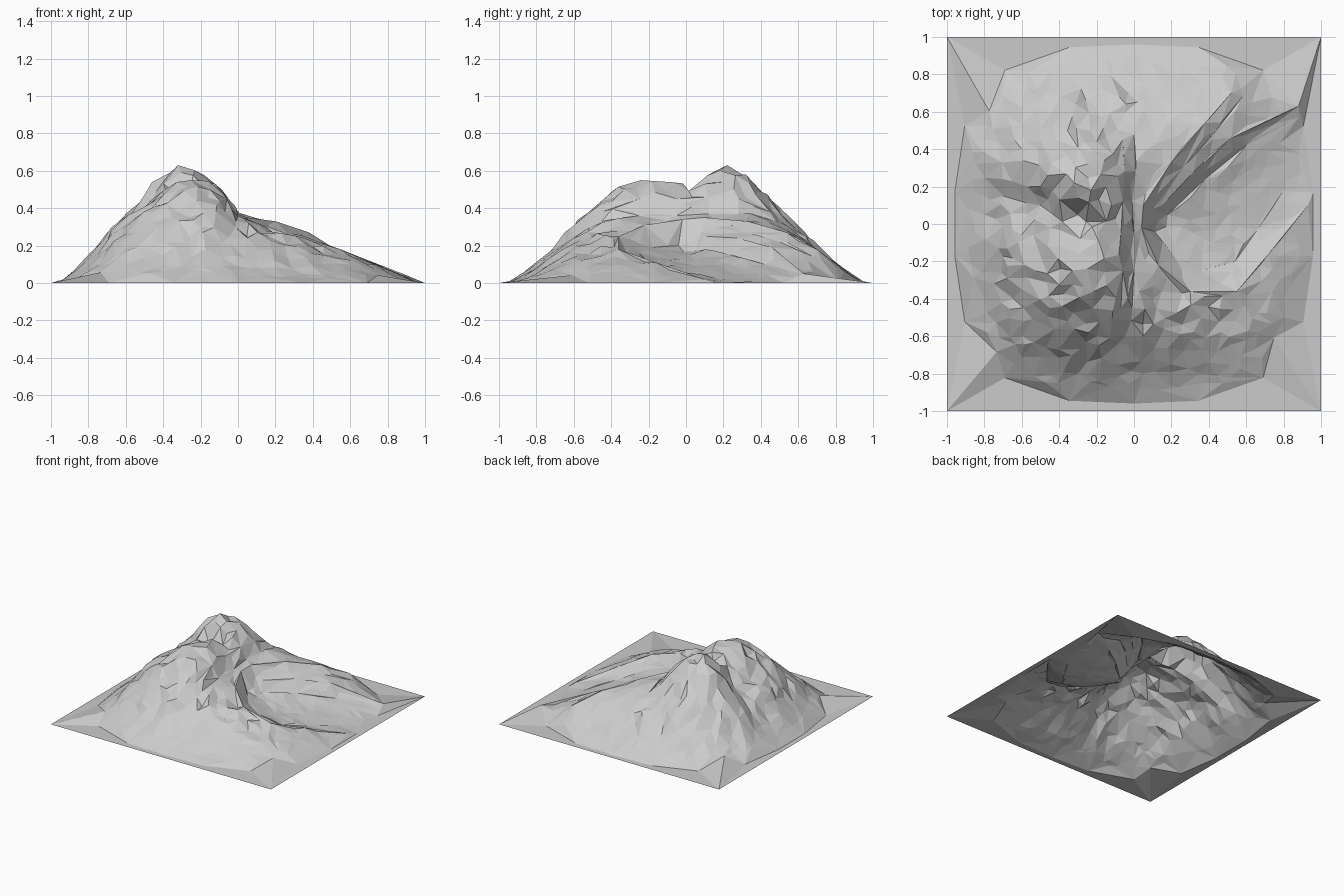
import bpy, math, random
from mathutils import Vector
from mathutils.geometry import delaunay_2d_cdt

if "Cube" in bpy.data.objects:
    bpy.data.objects.remove(bpy.data.objects["Cube"])

random.seed(7)

# Summit: two peaks split by a notch that runs down the west side
summit = [(-.32, .22, .63), (-.25, .32, .58), (-.46, .26, .54), (-.15, .2, .54),
          (-.12, .1, .53), (-.3, .14, .59), (-.5, .2, .47), (-.7, .24, .27),
          (-.1, .03, .46), (-.3, .05, .45), (-.5, .1, .37), (-.7, .15, .22),
          (-.25, -.24, .55), (-.19, -.09, .54), (-.4, -.12, .48), (-.15, -.33, .5)]

# Outer slopes
slopes = [(-.8, .05, .12), (-.62, -.1, .34), (-.8, -.4, .09), (-.6, -.35, .3),
          (-.6, -.6, .18), (-.45, -.45, .38), (-.3, -.8, .09), (-.2, -.6, .3),
          (-.22, -.45, .44), (.05, -.8, .08), (.05, -.6, .24), (.3, -.62, .17), (.35, -.8, .05),
          (.6, -.62, .1), (.8, -.4, .06), (-.8, .45, .09), (-.6, .4, .32), (-.6, .62, .16),
          (-.42, .45, .42), (-.2, .8, .1), (-.2, .62, .26), (-.2, .44, .45),
          (.05, .75, .14), (.02, .55, .3), (.3, .8, .09)]

# Crater walls: each line is (upper edge, lower edge) of a step
steps = [([(-.06, .45, .38), (-.05, .28, .45), (-.06, .12, .46), (-.07, -.05, .45),
           (-.06, -.25, .45), (-.07, -.45, .38)],
          [(.0, .48, .33), (.01, .28, .37), (-.01, .12, .37), (.0, -.05, .36),
           (.0, -.25, .36), (-.01, -.45, .33)]),
         ([(.05, .1, .35), (.2, .33, .33), (.38, .54, .27), (.52, .7, .18)],
          [(.1, .08, .27), (.26, .3, .27), (.44, .5, .22), (.58, .68, .14)]),
         ([(.15, .1, .25), (.32, .28, .24), (.52, .46, .19), (.88, .63, .05)],
          [(.18, .05, .17), (.38, .24, .15), (.6, .42, .1), (.88, .57, .03)]),
         ([(.04, -.02, .34), (.13, -.22, .31), (.3, -.36, .25), (.55, -.36, .18),
           (.72, -.16, .11), (.93, .1, .02)],
          [(.11, -.04, .2), (.22, -.18, .19), (.36, -.25, .16), (.54, -.2, .1),
           (.66, -.03, .06), (.8, .18, .02)])]
floor = [(.3, .02, .15), (.5, .1, .1), (.7, .3, .05), (.88, .38, .01), (.42, -.1, .12)]

ctrl = summit + slopes + floor
for upper, lower in steps:
    ctrl += upper + lower


def foot(a, r):
    """Rounded-square outline of the mountain foot."""
    c, s = math.cos(a), math.sin(a)
    k = r / (abs(c) ** 3 + abs(s) ** 3) ** (1 / 3)
    return c * k, s * k


for i in range(18):
    ctrl.append((*foot(math.tau * (i + .5) / 18, .96), 0.0))


# Smooth height field through the control points
def solve(A, b):
    n = len(b)
    M = [row[:] + [v] for row, v in zip(A, b)]
    for i in range(n):
        p = max(range(i, n), key=lambda r: abs(M[r][i]))
        M[i], M[p] = M[p], M[i]
        for r in range(i + 1, n):
            f = M[r][i] / M[i][i]
            if f:
                M[r] = [x - f * y for x, y in zip(M[r], M[i])]
    w = [0.0] * n
    for i in reversed(range(n)):
        w[i] = (M[i][n] - sum(M[i][j] * w[j] for j in range(i + 1, n))) / M[i][i]
    return w


def dist(p, q):
    return math.hypot(p[0] - q[0], p[1] - q[1])


weights = solve([[dist(p, q) for q in ctrl] for p in ctrl], [p[2] for p in ctrl])


def height(x, y):
    return max(0.0, sum(w * dist((x, y), q) for w, q in zip(weights, ctrl)))


# Scattered vertices, rugged on the flanks and calm in the crater
points = [Vector(p) for p in ctrl]
points += [Vector((x, y, 0)) for x in (-1, 1) for y in (-1, 1)]
N = 26
for i in range(N):
    for j in range(N):
        x = -.9 + 1.8 * (i + random.uniform(.1, .9)) / N
        y = -.9 + 1.8 * (j + random.uniform(.1, .9)) / N
        if (abs(x) ** 3 + abs(y) ** 3) ** (1 / 3) > .9:
            continue
        if min(dist((x, y), p) for p in points) < .042:
            continue
        z = height(x, y)
        calm = x > .02 and y > -.3
        rough = 0.004 if calm else .026 * min(1, z / .2)
        points.append(Vector((x, y, max(0, z + random.uniform(-1, 1) * rough))))

# Crater edges are kept as mesh edges so the steps stay crisp
find = {tuple(p): i for i, p in enumerate(ctrl)}
edges = []
for pair in steps:
    for line in pair:
        edges += [(find[a], find[b]) for a, b in zip(line, line[1:])]

co, _, faces, orig, _, _ = delaunay_2d_cdt([p.xy for p in points], edges, [], 0, 1e-5)
verts = [(c.x, c.y, points[o[0]].z if o else height(c.x, c.y)) for c, o in zip(co, orig)]

mesh = bpy.data.meshes.new("mountain")
mesh.from_pydata(verts, [], [tuple(f) for f in faces])
mesh.update()
mountain = bpy.data.objects.new("mountain", mesh)
bpy.context.collection.objects.link(mountain)
